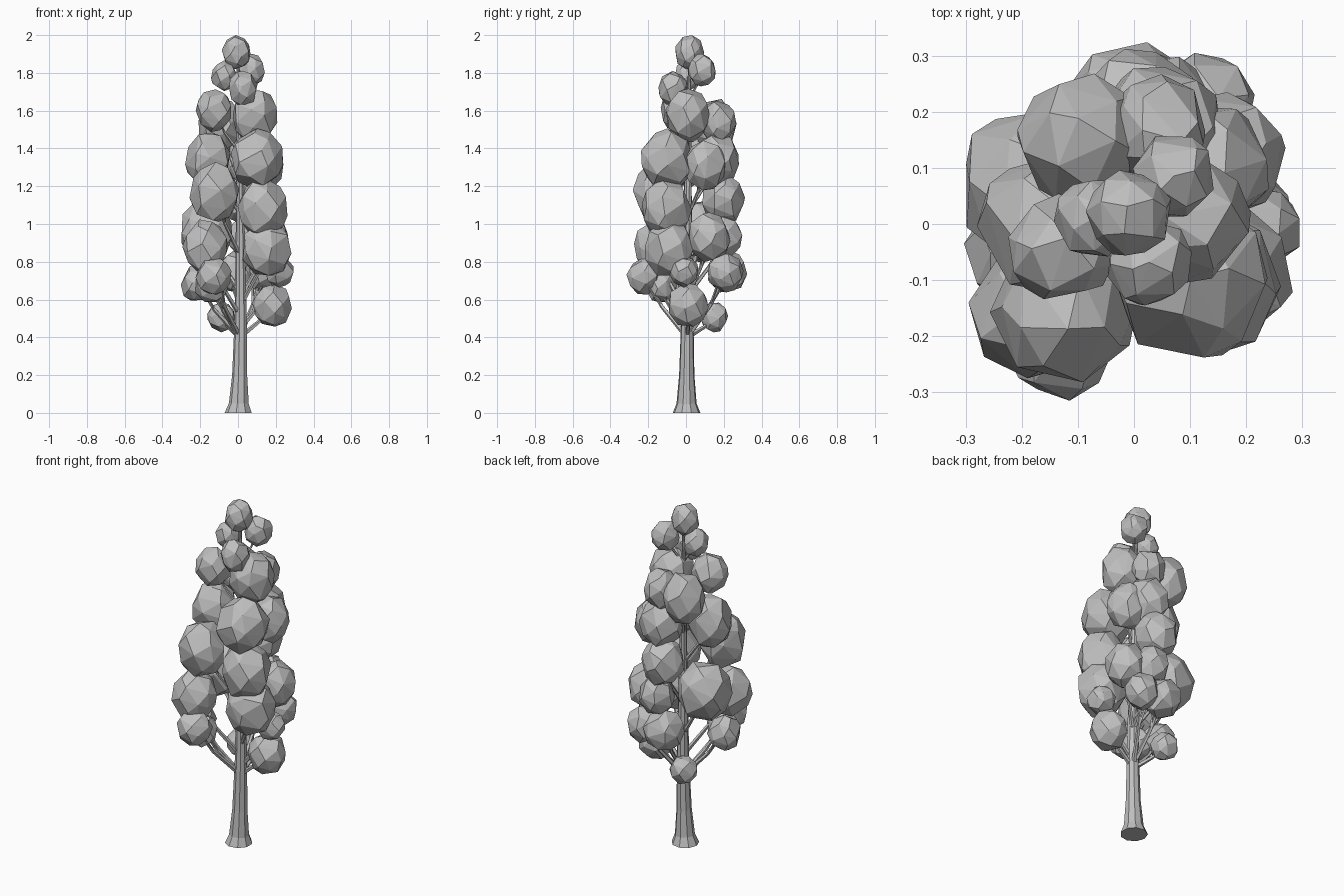
import bpy, bmesh, math, random
from mathutils import Vector

if "Cube" in bpy.data.objects:
    bpy.data.objects.remove(bpy.data.objects["Cube"])

random.seed(7)

grey = bpy.data.materials.new("plain grey")
grey.diffuse_color = (0.52, 0.52, 0.52, 1)
grey.use_nodes = True
grey.node_tree.nodes["Principled BSDF"].inputs["Base Color"].default_value = grey.diffuse_color


def finish(bm, name):
    bmesh.ops.recalc_face_normals(bm, faces=bm.faces[:])
    me = bpy.data.meshes.new(name)
    bm.to_mesh(me)
    bm.free()
    me.materials.append(grey)
    ob = bpy.data.objects.new(name, me)
    bpy.context.collection.objects.link(ob)
    return ob


def tube(bm, pts, sides):
    """Tapered tube through (position, radius) pairs."""
    rings = []
    for i, (p, r) in enumerate(pts):
        a = Vector(pts[max(i - 1, 0)][0])
        b = Vector(pts[min(i + 1, len(pts) - 1)][0])
        d = (b - a).normalized()
        if i == 0 and sides > 6:
            d = Vector((0, 0, 1))
        u = d.cross(Vector((0, 1, 0.01))).normalized()
        v = d.cross(u)
        rings.append([bm.verts.new(Vector(p) + r * (math.cos(t) * u + math.sin(t) * v))
                      for t in (2 * math.pi * k / sides for k in range(sides))])
    for lo, hi in zip(rings, rings[1:]):
        for k in range(sides):
            n = (k + 1) % sides
            bm.faces.new((lo[k], lo[n], hi[n], hi[k]))
    bm.faces.new(rings[0])
    bm.faces.new(rings[-1])


def leaf_clump(index, c, r):
    """Faceted clump: convex hull of jittered points on an ellipsoid."""
    bm = bmesh.new()
    n = 28
    pts = []
    spin = random.uniform(0, 6.28)
    for i in range(n):
        z = 1 - 2 * (i + 0.5) / n
        t = i * 2.39996 + spin + random.uniform(-.25, .25)
        z = max(-1, min(1, z + random.uniform(-.06, .06)))
        s = math.sqrt(1 - z * z)
        pts.append(Vector((s * math.cos(t), s * math.sin(t), z)) * random.uniform(.95, 1.03))
    # fit the hull exactly into its box
    for k in range(3):
        lo, hi = min(p[k] for p in pts), max(p[k] for p in pts)
        for p in pts:
            p[k] = c[k] + r[k] * (2 * (p[k] - lo) / (hi - lo) - 1)
    for p in pts:
        bm.verts.new(p)
    bmesh.ops.convex_hull(bm, input=bm.verts[:])
    loose = [v for v in bm.verts if not v.link_faces]
    bmesh.ops.delete(bm, geom=loose, context='VERTS')
    finish(bm, f"leaf_clump_{index:02d}")


# Trunk with flared foot, leaning very slightly to +x
trunk = [((.003, .003, 0), .074), ((.006, .003, .05), .054), ((.01, .004, .2), .041),
         ((.015, .007, .5), .033), ((.012, .009, 1.1), .022), ((0, .02, 1.9), .007)]
bm = bmesh.new()
tube(bm, trunk, 9)
finish(bm, "trunk")

# Leaf clumps: x, y, z, radius
clumps = [
    (-.01, .02, 1.91, .076), (.07, .085, 1.815, .072), (-.075, .01, 1.785, .068),
    (.028, -.07, 1.72, .075), (-.13, -.04, 1.6, .094), (.09, .01, 1.575, .118),
    (.035, .175, 1.54, .092), (-.09, .15, 1.52, .118), (.1, -.1, 1.34, .138),
    (-.16, 0, 1.34, .12), (.13, .1, 1.31, .11), (.04, .165, 1.35, .115),
    (-.125, -.15, 1.17, .132), (.13, -.1, 1.08, .132), (.01, .2, 1.13, .112),
    (.16, .125, .93, .11), (.05, .2, .93, .098), (.155, -.09, .88, .128),
    (-.175, -.155, .88, .12), (-.13, -.22, .73, .095), (-.14, -.13, .68, .085),
    (-.215, -.05, .69, .088), (.22, -.01, .745, .075), (.18, .015, .57, .105),
    (-.09, .15, .505, .073), (-.01, .22, .75, .104), (.12, .21, .74, .095),
    (-.165, .07, .96, .134),
]
# Crown clumps are taller than wide, lowest ones rounder
for i, (x, y, z, r) in enumerate(clumps):
    tall = 1.08 if z < .8 else 1.2
    leaf_clump(i + 1, (x, y, z), (r, r, min(r * tall, 2 - z)))

# Branches: one curved limb and two twigs from the trunk to each clump
bm = bmesh.new()
for x, y, z, r in clumps[1:]:
    c = Vector((x, y, z))
    out = Vector((x, y, 0))
    z0 = max(.4, z - 1.15 * r - 1.1 * out.length + .03)
    root = Vector((.012, .007, z0))
    mid = root.lerp(c, .5) + out * .1
    w = .016 - .005 * z0
    tube(bm, [(root, w), (mid, w * .75), (c, w * .4)], 5)
    for s in (-1, 1):
        side = Vector((-y, x, 0)).normalized() * s * r * .5
        tube(bm, [(mid, w * .5), (c + side, w * .3)], 4)
finish(bm, "branches")
